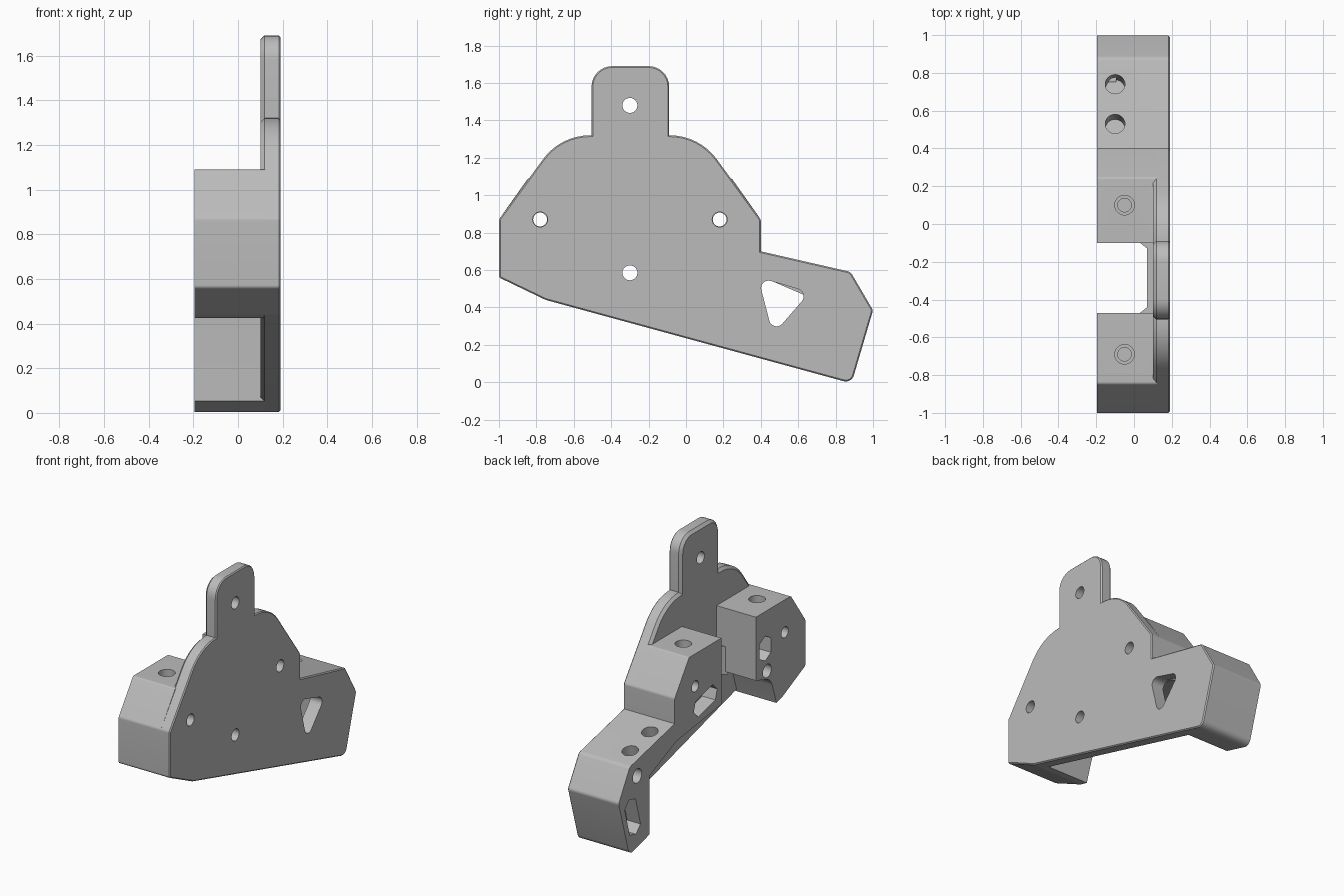
import bpy, bmesh, math
from mathutils import Vector, Matrix

if "Cube" in bpy.data.objects:
    bpy.data.objects.remove(bpy.data.objects["Cube"])

grey = bpy.data.materials.new("plain_grey")
grey.use_nodes = True
colour = (0.5, 0.5, 0.5, 1)
grey.diffuse_color = colour
grey.node_tree.nodes["Principled BSDF"].inputs["Base Color"].default_value = colour

OUTER, INNER, SIDE = 0.19, 0.1, -0.195


def rounded(corners, steps=8):
    """Polygon from (u, v) or (u, v, radius) corners."""
    out = []
    for i, c in enumerate(corners):
        p = Vector(c[:2])
        if len(c) < 3:
            out.append(p)
            continue
        a = (Vector(corners[i - 1][:2]) - p).normalized()
        b = (Vector(corners[(i + 1) % len(corners)][:2]) - p).normalized()
        half = a.angle(b) / 2
        centre = p + (a + b).normalized() * c[2] / math.sin(half)
        t = c[2] / math.tan(half)
        start, end = p + a * t - centre, p + b * t - centre
        sweep = math.pi - 2 * half
        for k in range(steps + 1):
            f = k / steps
            arm = (start * math.sin((1 - f) * sweep) + end * math.sin(f * sweep)) / math.sin(sweep)
            out.append(centre + arm)
    return out


def finish(name, bm):
    bmesh.ops.recalc_face_normals(bm, faces=bm.faces)
    mesh = bpy.data.meshes.new(name)
    bm.to_mesh(mesh)
    bm.free()
    mesh.materials.append(grey)
    obj = bpy.data.objects.new(name, mesh)
    bpy.context.collection.objects.link(obj)
    return obj


def prism(name, points, low, high, axis="x", chamfers=None):
    """Extrude a profile along x (points are y, z) or along z (points are x, y)."""
    bm = bmesh.new()
    place = (lambda p, h: (h, p[0], p[1])) if axis == "x" else (lambda p, h: (p[0], p[1], h))
    rings = [[bm.verts.new(place(p, h)) for p in points] for h in (low, high)]
    caps = [bm.faces.new(r) for r in rings]
    for i in range(len(points)):
        bm.faces.new((rings[0][i - 1], rings[0][i], rings[1][i], rings[1][i - 1]))
    bmesh.ops.recalc_face_normals(bm, faces=bm.faces)
    if chamfers:
        edge_sets = [list(c.edges) for c in caps]
        for edges, size in zip(edge_sets, chamfers):
            bmesh.ops.bevel(bm, geom=edges, offset=size, segments=1,
                            affect="EDGES", profile=0.5)
    return finish(name, bm)


def cut(target, cutter):
    cutter.hide_render = True
    mod = target.modifiers.new("cut", "BOOLEAN")
    mod.operation, mod.solver, mod.object = "DIFFERENCE", "EXACT", cutter
    bpy.context.view_layer.objects.active = target
    bpy.ops.object.modifier_apply(modifier=mod.name)
    bpy.data.objects.remove(cutter)


def bore(target, centre, direction, radius, length):
    """Round hole centred on a point of the surface."""
    bm = bmesh.new()
    turn = Vector(direction).to_track_quat("Z", "Y").to_matrix().to_4x4()
    bmesh.ops.create_cone(bm, cap_ends=True, segments=32, radius1=radius, radius2=radius,
                          depth=length, matrix=Matrix.Translation(centre) @ turn)
    cut(target, finish("hole_cutter", bm))


def nut_pocket(target, y, z, tilt, length, width, depth=0.1):
    """Stretched hexagon pocket in the open side of a block."""
    l, w = length / 2, width / 2
    shape = [(-l, 0), (-l + w * .6, w), (l - w * .6, w), (l, 0), (l - w * .6, -w), (-l + w * .6, -w)]
    c, s = math.cos(tilt), math.sin(tilt)
    shape = [(y + u * c - v * s, z + u * s + v * c) for u, v in shape]
    cut(target, prism("pocket_cutter", shape, SIDE - 0.05, SIDE + depth))


# Side plate with hanging tab
plate = prism("side_plate", rounded([
    (-1, .56, .02), (-.75, .44, .05), (.885, -.006, .045), (1, .385, .03), (.88, .59, .04),
    (.4, .7), (.4, .87, .03), (.071, 1.32, .31), (-.09, 1.32), (-.09, 1.69, .11),
    (-.505, 1.69, .11), (-.505, 1.32), (-.671, 1.32, .31), (-1, .87, .03)]),
    INNER, OUTER, chamfers=(.018, .007))
for y, z in [(-.78, .87), (.18, .87), (-.3, 1.48), (-.3, .585)]:
    bore(plate, (.15, y, z), (1, 0, 0), .04, .3)
triangle = [(.385, .562, .04), (.66, .48, .04), (.465, .255, .04)]
cut(plate, prism("triangle_cutter", rounded(triangle), 0, .3))

# Front block with a scooped lower edge
front = prism("front_block", rounded([
    (-1, .56, .02), (-.75, .44, .04), (-.69, .425), (-.63, .61, .1), (-.47, .66),
    (-.47, 1.09), (-.845, 1.09, .02), (-1, .87, .03)]), SIDE, INNER + .022)

# Rear block and the sloping arm behind it
rear = prism("rear_block_and_arm", rounded([
    (-.1, 1.09), (-.1, .64), (.38, .575), (.67, .45, .03), (.67, .053),
    (.885, -.006, .045), (1, .385, .03), (.88, .59, .04), (.4, .7), (.4, .87, .03),
    (.245, 1.09, .02)]), SIDE, INNER + .022)

# Bolt holes, top screw holes and nut pockets
for block, bolt_y, top_y in ((front, -.78, -.69), (rear, .18, .1)):
    bore(block, (0, bolt_y, .87), (1, 0, 0), .037, .6)
    bore(block, (-.05, top_y, 1.09), (0, 0, 1), .052, .12)
    bore(block, (-.05, top_y, 1.09), (0, 0, 1), .036, .3)
nut_pocket(front, -.57, .84, math.pi / 2, .17, .12)
bore(front, (SIDE, -.59, .68), (1, 0, 0), .045, .2)
nut_pocket(rear, .07, .73, -.25, .26, .12)
bore(rear, (SIDE, .8, .5), (1, 0, 0), .048, .2)
nut_pocket(rear, .85, .24, 1.3, .27, .12)
for y in (.53, .74):
    bore(rear, (-.1, y, .7 - (y - .4) * .23), (0, .23, 1), .052, .24)

# Thickened web joining the two blocks
web = prism("joining_web", [(.11, -.48), (.02, -.48), (.07, -.44), (.07, -.13), (.02, -.09),
                            (.11, -.09)], .64, .83, axis="z")

for obj in (plate, front, rear, web):
    bpy.ops.object.select_all(action="DESELECT")
    obj.select_set(True)
    bpy.context.view_layer.objects.active = obj
    bpy.ops.object.shade_smooth_by_angle(angle=math.radians(25))
